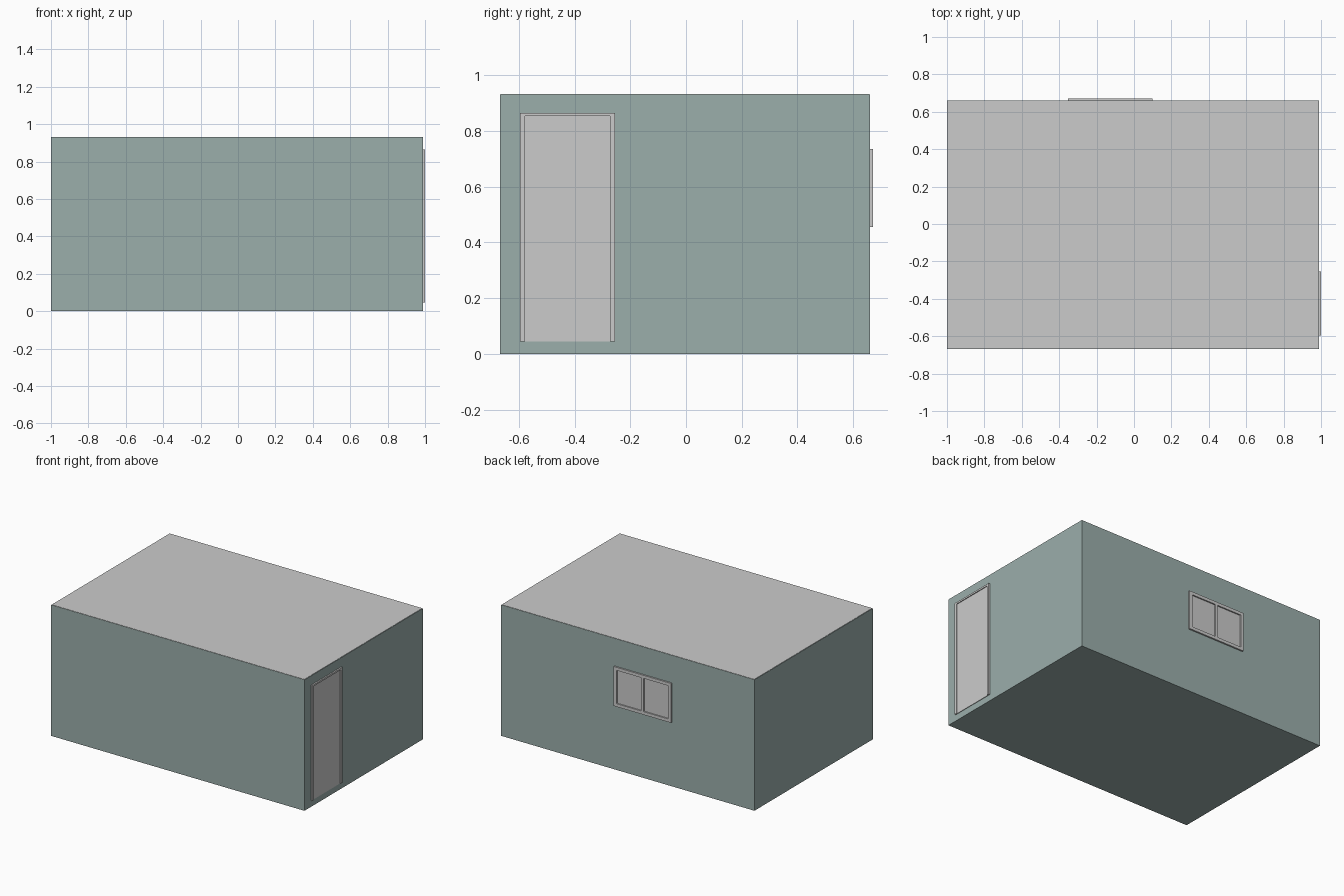
import bpy

if "Cube" in bpy.data.objects:
    bpy.data.objects.remove(bpy.data.objects["Cube"])

wall_mat = bpy.data.materials.new("wall_green_grey")
wall_mat.diffuse_color = (0.33, 0.425, 0.41, 1)
wall_mat.use_nodes = True
wall_mat.node_tree.nodes["Principled BSDF"].inputs["Base Color"].default_value = wall_mat.diffuse_color


def mesh_object(name, boxes, mat=None):
    """One object made of boxes given as (x0, x1, y0, y1, z0, z1)."""
    verts, faces = [], []
    for x0, x1, y0, y1, z0, z1 in boxes:
        b = len(verts)
        verts += [(x, y, z) for z in (z0, z1)
                  for x, y in ((x0, y0), (x1, y0), (x1, y1), (x0, y1))]
        faces += [(b + 3, b + 2, b + 1, b), (b + 4, b + 5, b + 6, b + 7)]
        faces += [(b + i, b + (i + 1) % 4, b + 4 + (i + 1) % 4, b + 4 + i)
                  for i in range(4)]
    me = bpy.data.meshes.new(name)
    me.from_pydata(verts, [], faces)
    ob = bpy.data.objects.new(name, me)
    bpy.context.collection.objects.link(ob)
    if mat:
        me.materials.append(mat)
    return ob


# Room body and flat roof sheet
X0, X1, Y0, Y1, H = -1.0, 0.99, -0.668, 0.66, 0.93
mesh_object("walls", [(X0, X1, Y0, Y1, 0, H)], wall_mat)
mesh_object("roof", [(X0 + 0.003, X1 - 0.003, Y0 + 0.002, Y1 - 0.002, H - 0.01, H + 0.002)])

# Door on the right side: open-bottomed frame and recessed leaf
dy0, dy1, dz0, dz1, t = -0.595, -0.255, 0.045, 0.865, 0.018
mesh_object("door_frame", [
    (X1 - 0.01, 1.0, dy0, dy0 + t, dz0, dz1),
    (X1 - 0.01, 1.0, dy1 - t, dy1, dz0, dz1),
    (X1 - 0.01, 1.0, dy0 + t, dy1 - t, dz1 - 0.012, dz1)])
mesh_object("door_leaf", [(X1 - 0.01, 0.994, dy0 + t, dy1 - t, dz0, dz1 - 0.012)])

# Window on the back: outer frame, centre mullion, two recessed panes
wx0, wx1, wz0, wz1, t = -0.352, 0.098, 0.455, 0.735, 0.022
mid = (wx0 + wx1) / 2
yb, yf = Y1 - 0.01, 0.671
mesh_object("window_frame", [
    (wx0, wx0 + t, yb, yf, wz0, wz1),
    (wx1 - t, wx1, yb, yf, wz0, wz1),
    (wx0 + t, wx1 - t, yb, yf, wz0, wz0 + t),
    (wx0 + t, wx1 - t, yb, yf, wz1 - t, wz1),
    (mid - 0.009, mid + 0.009, yb, yf, wz0 + t, wz1 - t)])
for name, a, b in (("window_pane_left", wx0 + t, mid - 0.009),
                   ("window_pane_right", mid + 0.009, wx1 - t)):
    mesh_object(name, [(a, b, yb, Y1 + 0.002, wz0 + t, wz1 - t)])
